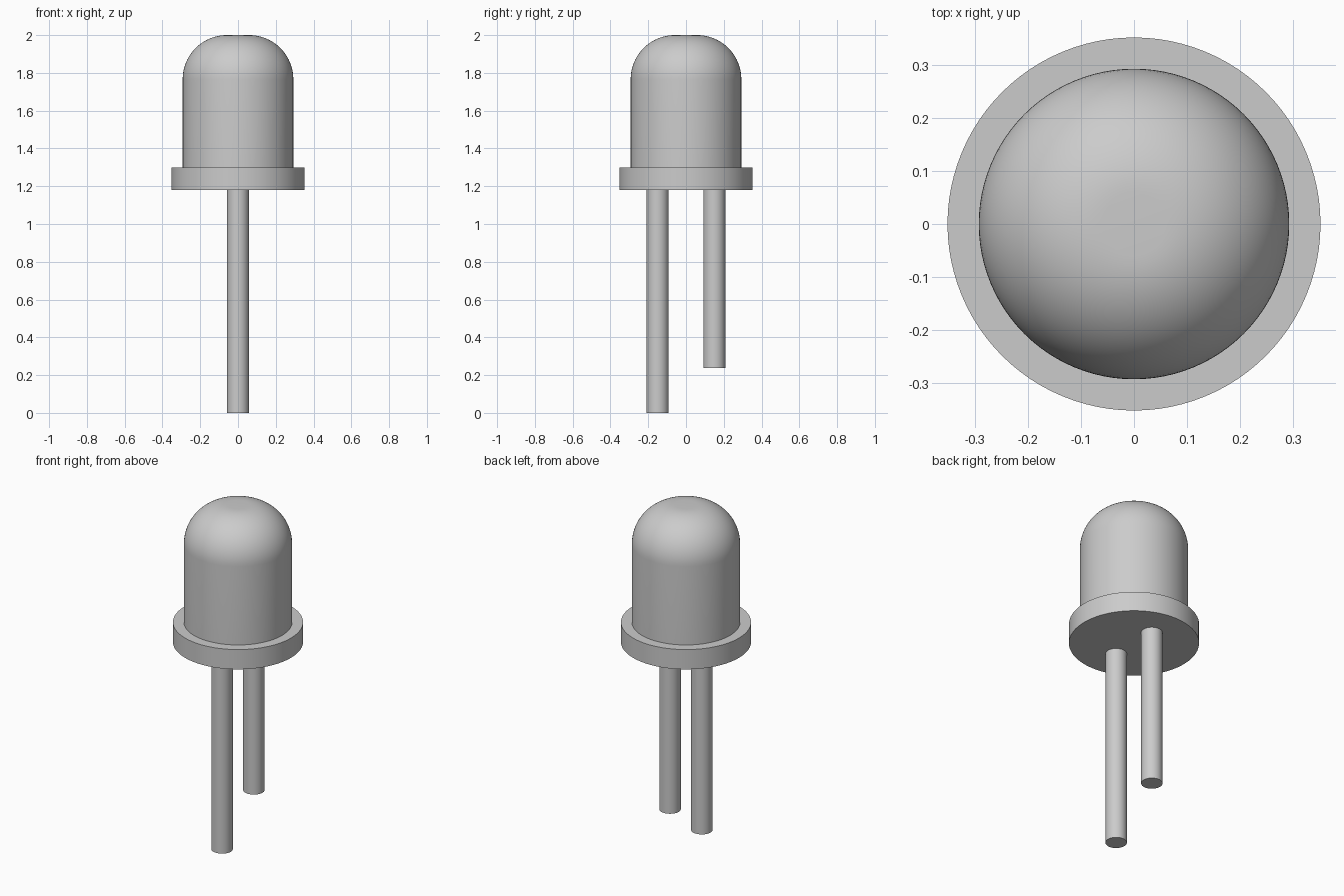
import bpy, bmesh, math

SIDES = 96

cube = bpy.data.objects.get("Cube")
if cube:
    bpy.data.objects.remove(cube, do_unlink=True)

grey = bpy.data.materials.new("light_grey")
colour = (0.6, 0.6, 0.6, 1)
grey.diffuse_color = colour
grey.use_nodes = True
grey.node_tree.nodes["Principled BSDF"].inputs["Base Color"].default_value = colour


def finish(obj, name):
    """Name, colour and smooth a round part."""
    obj.name = obj.data.name = name
    obj.data.materials.append(grey)
    bpy.ops.object.select_all(action="DESELECT")
    obj.select_set(True)
    bpy.context.view_layer.objects.active = obj
    bpy.ops.object.shade_smooth_by_angle(angle=math.radians(35))


def cylinder(name, radius, bottom, top, y=0, sides=SIDES):
    bpy.ops.mesh.primitive_cylinder_add(
        vertices=sides, radius=radius, depth=top - bottom,
        location=(0, y, (top + bottom) / 2))
    finish(bpy.context.object, name)


def lathe(name, profile):
    """Spin a (radius, height) profile that starts and ends on the z axis."""
    bm = bmesh.new()
    verts = [bm.verts.new((r, 0, z)) for r, z in profile]
    edges = [bm.edges.new(pair) for pair in zip(verts, verts[1:])]
    bmesh.ops.spin(bm, geom=verts + edges, cent=(0, 0, 0), axis=(0, 0, 1),
                   angle=math.tau, steps=SIDES)
    bmesh.ops.remove_doubles(bm, verts=bm.verts, dist=1e-5)
    bmesh.ops.recalc_face_normals(bm, faces=bm.faces)
    mesh = bpy.data.meshes.new(name)
    bm.to_mesh(mesh)
    bm.free()
    obj = bpy.data.objects.new(name, mesh)
    bpy.context.collection.objects.link(obj)
    finish(obj, name)


# Rounded bulb with a small flat crown, seated in the flange
bulb_radius, fillet, top = 0.293, 0.234, 2.0
arc = [(bulb_radius - fillet + fillet * math.cos(a),
        top - fillet + fillet * math.sin(a))
       for a in (math.pi / 2 * i / 20 for i in range(21))]
lathe("bulb", [(0, 1.25), (bulb_radius, 1.25)] + arc + [(0, top)])

# Flange ring below the bulb
cylinder("flange", 0.352, 1.18, 1.298)

# Long front lead and short back lead
for name, y, bottom in (("long_lead", -0.15, 0), ("short_lead", 0.15, 0.238)):
    cylinder(name, 0.058, bottom, 1.2, y, sides=48)
